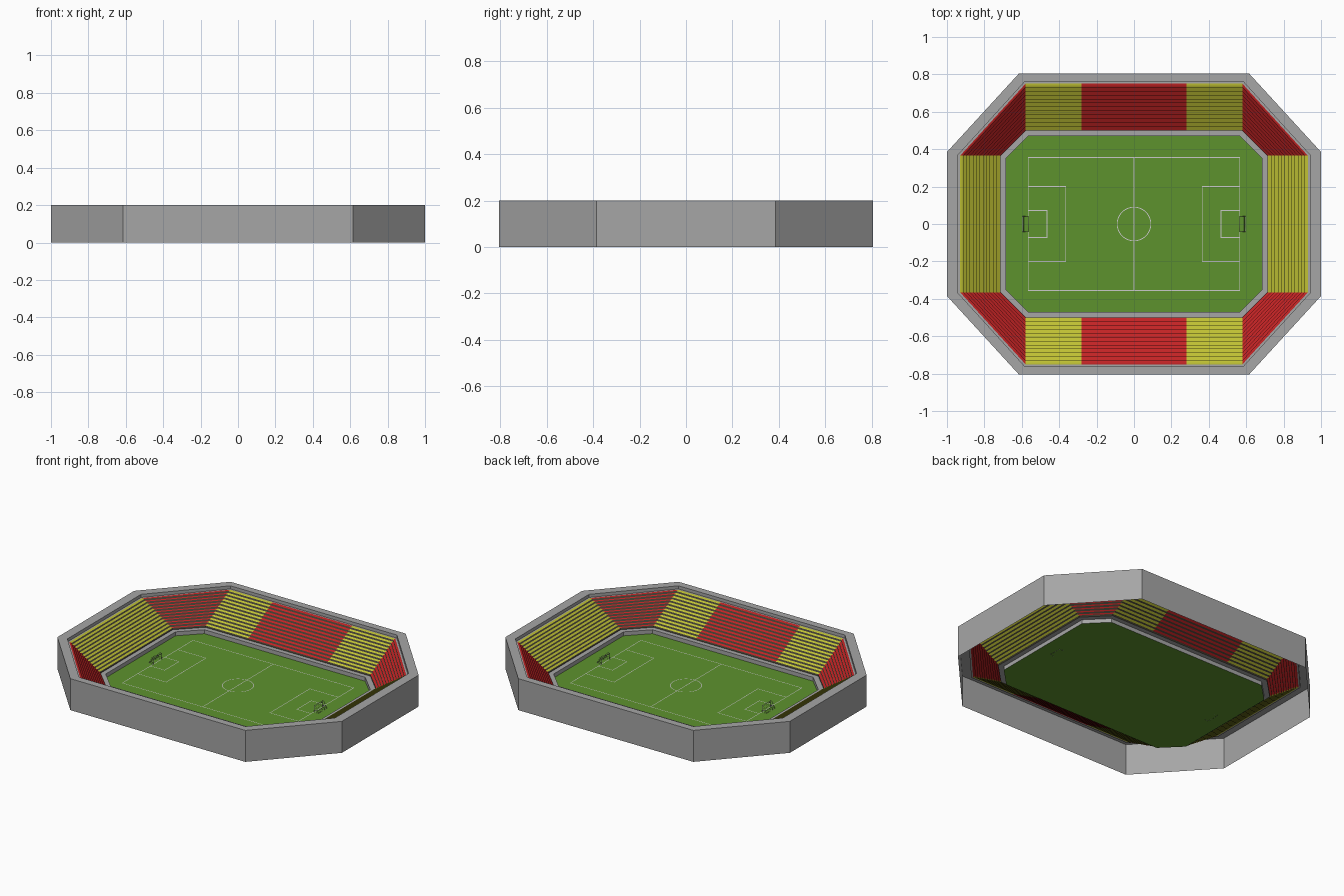
import bpy, bmesh, math
from mathutils import Vector

cube = bpy.data.objects.get("Cube")
if cube:
    bpy.data.objects.remove(cube)


def material(name, r, g, b):
    m = bpy.data.materials.new(name)
    m.use_nodes = True
    m.diffuse_color = (r, g, b, 1)
    bsdf = m.node_tree.nodes["Principled BSDF"]
    bsdf.inputs["Base Color"].default_value = (r, g, b, 1)
    bsdf.inputs["Roughness"].default_value = 0.9
    return m


concrete = material("concrete grey", 0.38, 0.38, 0.38)
grass = material("grass green", 0.11, 0.29, 0.027)
red = material("seat red", 0.54, 0.017, 0.018)
yellow = material("seat yellow", 0.52, 0.53, 0.034)
shadow_gap = material("dark riser", 0.05, 0.045, 0.03)
white = material("line white", 0.6, 0.6, 0.6)
metal = material("goal grey", 0.2, 0.2, 0.2)


def finish(name, bm, *mats):
    mesh = bpy.data.meshes.new(name)
    bm.to_mesh(mesh)
    bm.free()
    for m in mats:
        mesh.materials.append(m)
    ob = bpy.data.objects.new(name, mesh)
    bpy.context.collection.objects.link(ob)
    return ob


def octagon(x, y, cx, cy, z):
    """Counterclockwise octagon: half sizes x, y and half straight sides cx, cy."""
    pts = [(x, -cy), (x, cy), (cx, y), (-cx, y), (-x, cy), (-x, -cy), (-cx, -y), (cx, -y)]
    return [Vector((px, py, z)) for px, py in pts]


def shell(name, rings, mat):
    """Skin a sequence of octagon rings."""
    bm = bmesh.new()
    loops = [[bm.verts.new(p) for p in octagon(*r)] for r in rings]
    for lo, hi in zip(loops, loops[1:]):
        for i in range(8):
            j = (i + 1) % 8
            bm.faces.new((lo[i], lo[j], hi[j], hi[i]))
    return finish(name, bm, mat)


FOOT = (0.715, 0.5, 0.58, 0.365, 0.037)
TOP = (0.93, 0.75, 0.58, 0.365, 0.18)
FIELD = (0.685, 0.47, 0.565, 0.35, 0.012)

# Outer wall with its flat rim and inner lip
shell("outer_wall", [(1, 0.805, 0.615, 0.385, 0), (1, 0.805, 0.615, 0.385, 0.2),
                     (0.94, 0.76, 0.585, 0.37, 0.2), (0.94, 0.76, 0.585, 0.37, 0.18), TOP], concrete)

# Low kerb around the field
shell("field_kerb", [FOOT, FIELD[:4] + (0.037,), FIELD], concrete)

# Grass field
bm = bmesh.new()
bm.faces.new([bm.verts.new(p) for p in octagon(*FIELD)])
finish("field", bm, grass)


# Stepped seating: coloured treads, dark risers
def stand(name, a, b, c, d, seat, steps=12):
    bm = bmesh.new()
    rise = (TOP[4] - FOOT[4]) / steps

    def row(t, level):
        z = FOOT[4] + level * rise
        pair = (a.lerp(c, t), b.lerp(d, t))
        return [bm.verts.new((p.x, p.y, z)) for p in pair]

    rows = [row(0, 0)]
    for i in range(steps):
        rows += [row(i / steps, i + 1), row((i + 1) / steps, i + 1)]
    for k, (lo, hi) in enumerate(zip(rows, rows[1:])):
        f = bm.faces.new((lo[0], hi[0], hi[1], lo[1]))
        f.smooth = True
        f.material_index = 1 if k % 2 == 0 else 0
    ob = finish(name, bm, seat, shadow_gap)
    mod = ob.modifiers.new("slope shading", 'WEIGHTED_NORMAL')
    mod.mode = 'FACE_AREA'


inner, outer = octagon(*FOOT), octagon(*TOP)
names = ["left", "back_left", "back", "back_right", "right", "front_right", "front", "front_left"]
for i, side in enumerate(names):
    j = (i + 1) % 8
    if side in ("front", "back"):
        cuts, seats = [0, 0.259, 0.741, 1], [yellow, red, yellow]
    else:
        cuts, seats = [0, 1], [red if i % 2 else yellow]
    for k, seat in enumerate(seats):
        s, e = cuts[k], cuts[k + 1]
        stand(f"{side}_stand_{k + 1}", inner[i].lerp(inner[j], s), inner[i].lerp(inner[j], e),
              outer[i].lerp(outer[j], s), outer[i].lerp(outer[j], e), seat)

# Painted field lines
LINE_Z, HALF = 0.0135, 0.002
bm = bmesh.new()


def line(x1, y1, x2, y2):
    xs, ys = sorted((x1, x2)), sorted((y1, y2))
    x1, x2, y1, y2 = xs[0] - HALF, xs[1] + HALF, ys[0] - HALF, ys[1] + HALF
    bm.faces.new([bm.verts.new((x, y, LINE_Z)) for x, y in ((x1, y1), (x2, y1), (x2, y2), (x1, y2))])


END, SIDE = 0.565, 0.355
line(0, -SIDE, 0, SIDE)
for s in (-1, 1):
    line(-END, s * SIDE, END, s * SIDE)
    line(s * END, -SIDE, s * END, SIDE)
    for depth, half in ((0.2, 0.2), (0.1, 0.072)):
        line(s * (END - depth), -half, s * (END - depth), half)
        for t in (-half, half):
            line(s * END, t, s * (END - depth), t)
N = 48
circle = []
for r in (0.09 - HALF, 0.09 + HALF):
    circle.append([bm.verts.new((r * math.cos(k * math.tau / N), r * math.sin(k * math.tau / N), LINE_Z))
                   for k in range(N)])
for k in range(N):
    m = (k + 1) % N
    bm.faces.new((circle[0][k], circle[1][k], circle[1][m], circle[0][m]))
finish("field_lines", bm, white)


# Goals: bent tubes for the frame and thin ones for the net
def tubes(name, paths, radius, mat):
    cu = bpy.data.curves.new(name, 'CURVE')
    cu.dimensions = '3D'
    cu.bevel_depth = radius
    cu.bevel_resolution = 0
    for path in paths:
        sp = cu.splines.new('POLY')
        sp.points.add(len(path) - 1)
        for p, co in zip(sp.points, path):
            p.co = (*co, 1)
    cu.materials.append(mat)
    bpy.context.collection.objects.link(bpy.data.objects.new(name, cu))


W, Z0, Z1 = 0.042, 0.012, 0.052
for s, side in ((1, "left"), (-1, "right")):
    front, mid, back = s * END, s * (END + 0.012), s * (END + 0.03)
    tubes(f"{side}_goal_frame", [[(front, -W, Z0), (front, -W, Z1), (front, W, Z1), (front, W, Z0)]],
          0.002, white)
    net = [[(front, y, Z1), (mid, y, Z1), (back, y, Z0)] for y in (-W, -W / 2, 0, W / 2, W)]
    for t in (0, 0.33, 0.67, 1):
        x, z = mid + (back - mid) * t, Z1 + (Z0 - Z1) * t
        net.append([(front, -W, z), (x, -W, z), (x, W, z), (front, W, z)])
    tubes(f"{side}_goal_net", net, 0.0008, metal)
